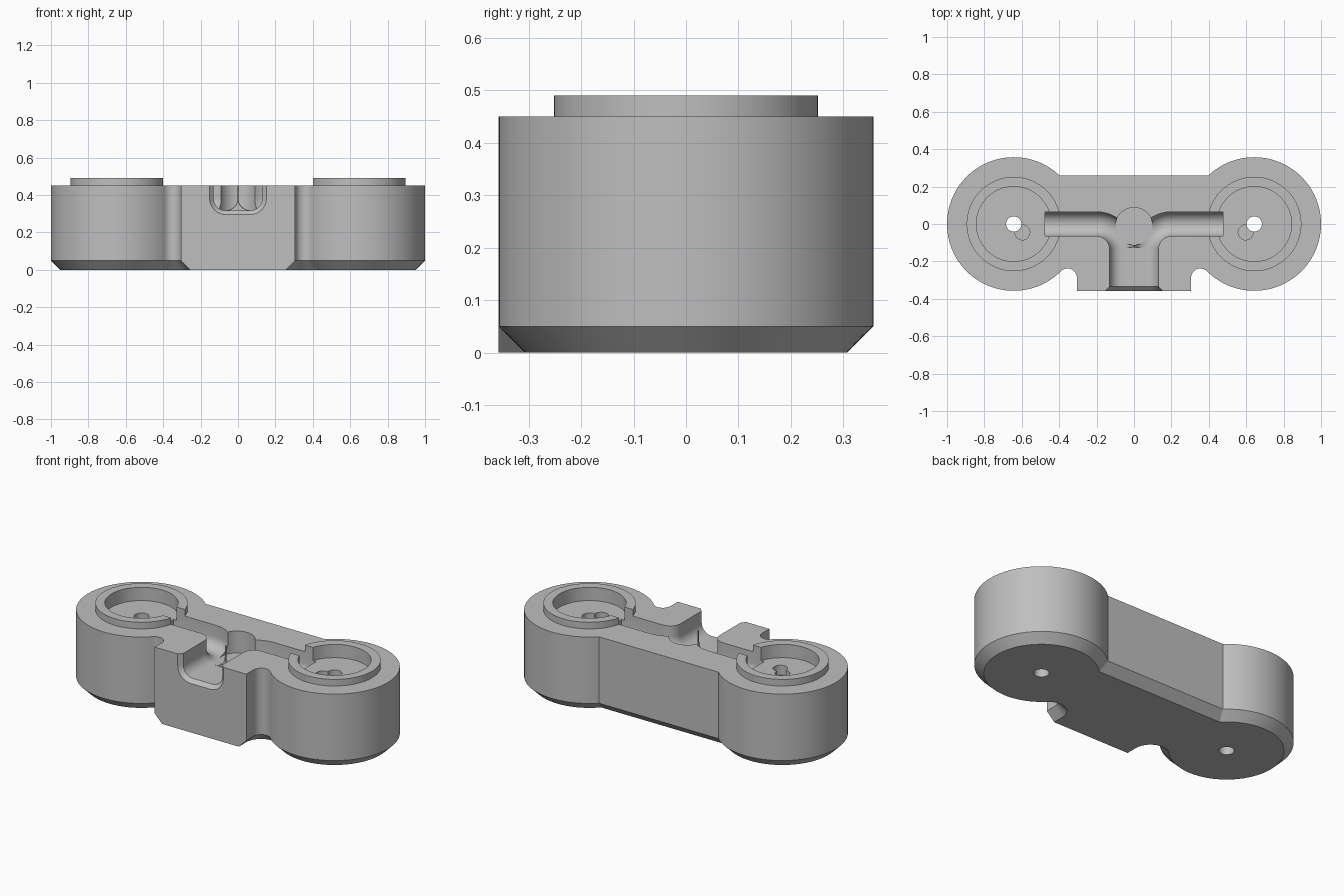
import bpy, bmesh
from math import sin, cos, pi, sqrt, radians
from mathutils import Vector

old = bpy.data.objects.get("Cube")
if old:
    bpy.data.objects.remove(old, do_unlink=True)

grey = bpy.data.materials.new("plain grey")
grey.use_nodes = True
grey.diffuse_color = (0.52, 0.52, 0.52, 1)
grey.node_tree.nodes["Principled BSDF"].inputs["Base Color"].default_value = grey.diffuse_color

HUB_X, HUB_R, TOP = 0.643, 0.357, 0.45
FILLET = 0.05
GROOVE_R, GROOVE_Z = 0.065, 0.382
FLOOR = GROOVE_Z - GROOVE_R


def loft(name, rings):
    """Closed solid through matching rings of points."""
    bm = bmesh.new()
    loops = [[bm.verts.new(p) for p in ring] for ring in rings]
    n = len(loops[0])
    for a, b in zip(loops, loops[1:]):
        for i in range(n):
            j = (i + 1) % n
            bm.faces.new((a[i], a[j], b[j], b[i]))
    bm.faces.new(loops[0][::-1])
    bm.faces.new(loops[-1])
    bmesh.ops.recalc_face_normals(bm, faces=bm.faces)
    mesh = bpy.data.meshes.new(name)
    bm.to_mesh(mesh)
    bm.free()
    mesh.materials.append(grey)
    obj = bpy.data.objects.new(name, mesh)
    bpy.context.collection.objects.link(obj)
    return obj


def arc(cx, cy, r, start, end, steps):
    return [(cx + r * cos(start + (end - start) * i / steps),
             cy + r * sin(start + (end - start) * i / steps)) for i in range(steps + 1)]


def disc(name, x, y, r, z0, z1, steps=64):
    circle = arc(x, y, r, 0, 2 * pi, steps)[:-1]
    return loft(name, [[(*p, z) for p in circle] for z in (z0, z1)])


def combine(target, tool, operation):
    mod = target.modifiers.new(operation, 'BOOLEAN')
    mod.operation, mod.solver, mod.object = operation, 'EXACT', tool
    bpy.context.view_layer.objects.active = target
    bpy.ops.object.modifier_apply(modifier=mod.name)
    bpy.data.objects.remove(tool, do_unlink=True)


def outline(d, z):
    """Body outline moved inward by d: two hubs, bridge and filleted front tab."""
    r = HUB_R - d
    back = 0.26 - d
    dx = sqrt(r * r - back * back)
    start = pi - math_angle(back, dx)
    half = arc(HUB_X, 0, r, start, -0.75 * pi, 80)
    c = (HUB_R + FILLET) / sqrt(2)
    half += arc(HUB_X - c, -c, FILLET + d, pi / 4, pi, 16)[1:]
    half.append((HUB_X - c - FILLET - d, -HUB_R))
    return [(x, y, z) for x, y in half] + [(-x, y, z) for x, y in reversed(half)]


def math_angle(y, x):
    return Vector((1, 0)).angle(Vector((x, y)))


def groove(half, grow=0.0):
    """Round-cornered U section: sideways offset and height."""
    r = GROOVE_R + grow
    flat = half - GROOVE_R
    left = arc(-flat, GROOVE_Z, r, pi, 1.5 * pi, 10)
    right = arc(flat, GROOVE_Z, r, 1.5 * pi, 2 * pi, 10)
    if flat == 0:
        right = right[1:]
    return [(-flat - r, 0.6)] + left + right + [(flat + r, 0.6)]


# Body with a chamfered foot
body = loft("body", [outline(0.05, 0), outline(0, 0.05), outline(0, TOP)])

# Raised hub rims, their recesses and drilled holes
for s in (-1, 1):
    x = s * HUB_X
    combine(body, disc("rim", x, 0, 0.252, 0.4, 0.49), 'UNION')
    combine(body, disc("recess", x, 0, 0.2, 0.41, 0.6), 'DIFFERENCE')
    combine(body, disc("through_hole", x, 0, 0.041, -0.1, 0.6, 32), 'DIFFERENCE')
    combine(body, disc("blind_hole", s * 0.597, -0.045, 0.04, 0.35, 0.6, 32), 'DIFFERENCE')

# Side grooves bending from each hub to the front
for s in (-1, 1):
    bend = 0.135
    path = [(0.475, 0, 0, 1)]
    for i in range(17):
        a = pi / 2 + i * pi / 32
        path.append((0.2 + bend * cos(a), -bend + bend * sin(a), cos(a), sin(a)))
    rings = [[(s * (x + nx * u), y + ny * u, z) for u, z in groove(GROOVE_R)]
             for x, y, nx, ny in path]
    combine(body, loft("side_groove", rings), 'DIFFERENCE')

# Wide front trough with a flared mouth, and the round centre pocket
stations = [(-0.125, 0), (-0.335, 0), (-HUB_R, 0.022), (-0.37, 0.035)]
rings = [[(x, y, z) for x, z in groove(0.13, g)] for y, g in stations]
combine(body, loft("front_trough", rings), 'DIFFERENCE')
combine(body, disc("centre_pocket", 0, -0.012, 0.1, FLOOR + 0.0005, 0.6), 'DIFFERENCE')

# Smooth curved walls, sharp edges
bpy.ops.object.select_all(action='DESELECT')
body.select_set(True)
bpy.context.view_layer.objects.active = body
bpy.ops.object.shade_smooth_by_angle(angle=radians(25))
